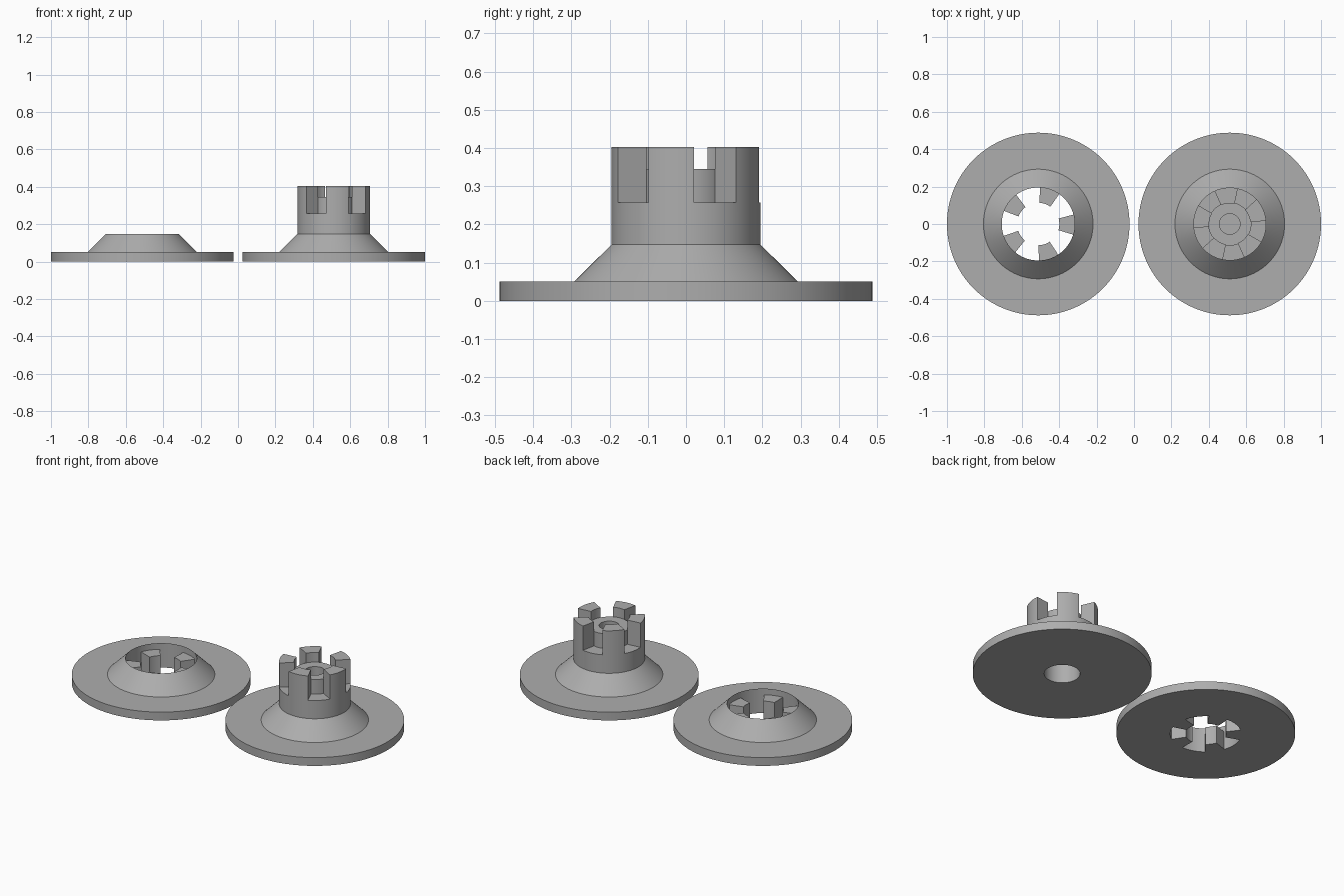
import bpy, bmesh, math

if "Cube" in bpy.data.objects:
    bpy.data.objects.remove(bpy.data.objects["Cube"])

grey = bpy.data.materials.new("plain_grey")
grey.diffuse_color = (0.42, 0.42, 0.42, 1)
grey.use_nodes = True
grey.node_tree.nodes["Principled BSDF"].inputs["Base Color"].default_value = grey.diffuse_color

STEP = math.radians(2)


def revolve_sectors(name, cx, first, spans, profiles, wall):
    """Revolve two alternating (r, z) profiles five times; close the steps with radial walls."""
    bm = bmesh.new()

    def ring(points, a):
        return [bm.verts.new((cx + r * math.cos(a), r * math.sin(a), z)) for r, z in points]

    angle = math.radians(first)
    for _ in range(5):
        for span, profile in zip(spans, profiles):
            steps = round(math.radians(span) / STEP)
            bm.faces.new(ring(wall, angle))
            rings = [ring(profile, angle + i * STEP) for i in range(steps + 1)]
            for a, b in zip(rings, rings[1:]):
                for i in range(len(profile) - 1):
                    bm.faces.new((a[i], b[i], b[i + 1], a[i + 1]))
            angle += steps * STEP
    bmesh.ops.remove_doubles(bm, verts=bm.verts, dist=1e-5)
    bmesh.ops.recalc_face_normals(bm, faces=bm.faces)
    mesh = bpy.data.meshes.new(name)
    bm.to_mesh(mesh)
    bm.free()
    mesh.materials.append(grey)
    ob = bpy.data.objects.new(name, mesh)
    bpy.context.collection.objects.link(ob)
    bpy.ops.object.select_all(action='DESELECT')
    ob.select_set(True)
    bpy.context.view_layer.objects.active = ob
    bpy.ops.object.shade_smooth_by_angle(angle=math.radians(30))


# Shared dimensions: flange, cone and bore
R, HUB, CORE = 0.488, 0.195, 0.113
flange = [(R, 0), (R, 0.05), (0.293, 0.05), (HUB, 0.147)]

# Socket half: open hub with five inward teeth
T = 0.11
tooth = [(CORE, 0), (HUB, 0)] + flange + [(HUB, T), (CORE, T), (CORE, 0)]
gap = [(HUB, 0)] + flange + [(HUB, T), (HUB, 0)]
revolve_sectors("socket_flange", -0.512, -17, (32, 40), (tooth, gap),
                [(CORE, 0), (HUB, 0), (HUB, T), (CORE, T)])

# Plug half: tower with five claws around a short core, recessed underneath
FLOOR, TOP, C = 0.257, 0.403, 0.345
under = [(0, 0.235), (0.098, 0.235), (0.098, 0)] + flange + [(HUB, FLOOR)]
core = [(CORE, C), (0.055, C), (0.055, 0.257), (0, 0.257)]
claw = under + [(HUB, TOP), (CORE, TOP)] + core
slot = under + [(CORE, FLOOR)] + core
revolve_sectors("plug_flange", 0.512, 6, (36, 36), (slot, claw),
                [(CORE, FLOOR), (HUB, FLOOR), (HUB, TOP), (CORE, TOP), (CORE, C)])
